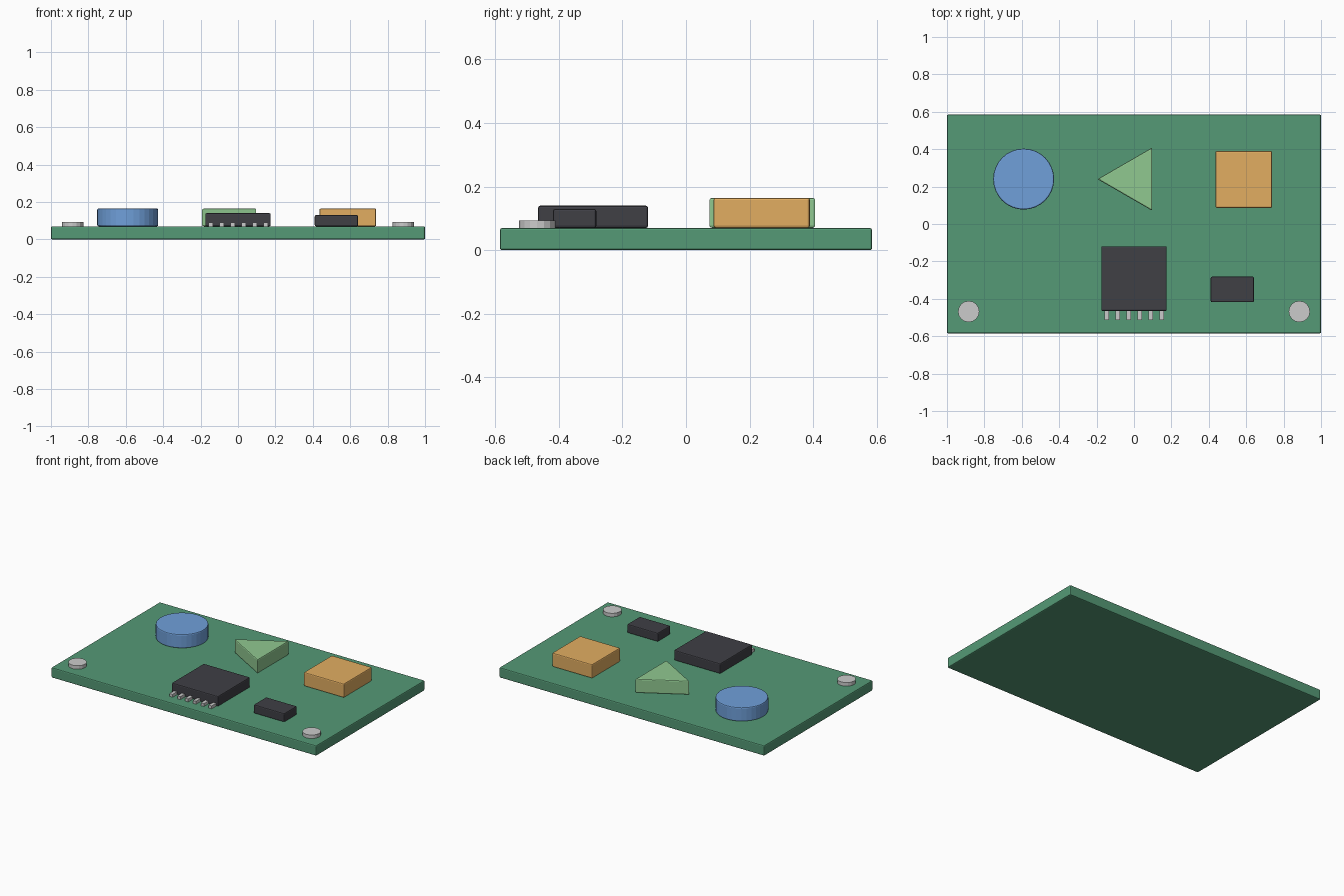
import bpy
import math

if "Cube" in bpy.data.objects:
    bpy.data.objects.remove(bpy.data.objects["Cube"])

TOP = 0.07  # upper surface of the board


def material(name, rgb):
    mat = bpy.data.materials.new(name)
    mat.diffuse_color = (*rgb, 1)
    mat.use_nodes = True
    mat.node_tree.nodes["Principled BSDF"].inputs["Base Color"].default_value = mat.diffuse_color
    return mat


def finish(name, mat=None, bevel=0.0):
    obj = bpy.context.object
    obj.name = name
    if mat:
        obj.data.materials.append(mat)
    if bevel:
        mod = obj.modifiers.new("rounded_edges", "BEVEL")
        mod.width = bevel
        mod.segments = 2
        mod.limit_method = "ANGLE"
        mod.angle_limit = math.radians(40)
    return obj


def block(name, x, y, z0, size, mat=None, bevel=0.0):
    bpy.ops.mesh.primitive_cube_add(size=1, location=(x, y, z0 + size[2] / 2))
    bpy.context.object.scale = size
    bpy.ops.object.transform_apply(location=False, rotation=False, scale=True)
    return finish(name, mat, bevel)


def prism(name, x, y, radius, height, sides, mat=None, bevel=0.0, turn=0.0):
    bpy.ops.mesh.primitive_cylinder_add(vertices=sides, radius=radius, depth=height,
                                        location=(x, y, TOP + height / 2),
                                        rotation=(0, 0, turn))
    return finish(name, mat, bevel)


green = material("board_green", (0.09, 0.32, 0.18))
blue = material("button_blue", (0.16, 0.35, 0.70))
lime = material("button_green", (0.28, 0.58, 0.28))
orange = material("button_orange", (0.76, 0.42, 0.12))
black = material("chip_black", (0.05, 0.05, 0.06))

# Circuit board
block("board", 0, 0, 0, (2.0, 1.17, TOP), green, 0.007)

# Three shaped blocks: round, triangular, square
prism("round_block", -0.59, 0.24, 0.163, 0.095, 32, blue, 0.007)
prism("triangle_block", 0, 0.24, 0.195, 0.095, 3, lime, 0.007, math.pi / 2)
block("square_block", 0.587, 0.238, TOP, (0.303, 0.303, 0.095), orange, 0.007)

# Large chip with a row of pins, and a small chip
block("main_chip", 0, -0.292, TOP, (0.35, 0.346, 0.07), black, 0.007)
for i in range(6):
    block(f"chip_pin_{i + 1}", -0.146 + i * 0.059, -0.485, TOP, (0.023, 0.056, 0.02))
block("small_chip", 0.526, -0.35, TOP, (0.232, 0.136, 0.06), black, 0.007)

# Round pads in the front corners
for side, x in (("left", -0.884), ("right", 0.884)):
    prism(f"pad_{side}", x, -0.468, 0.057, 0.024, 16)
